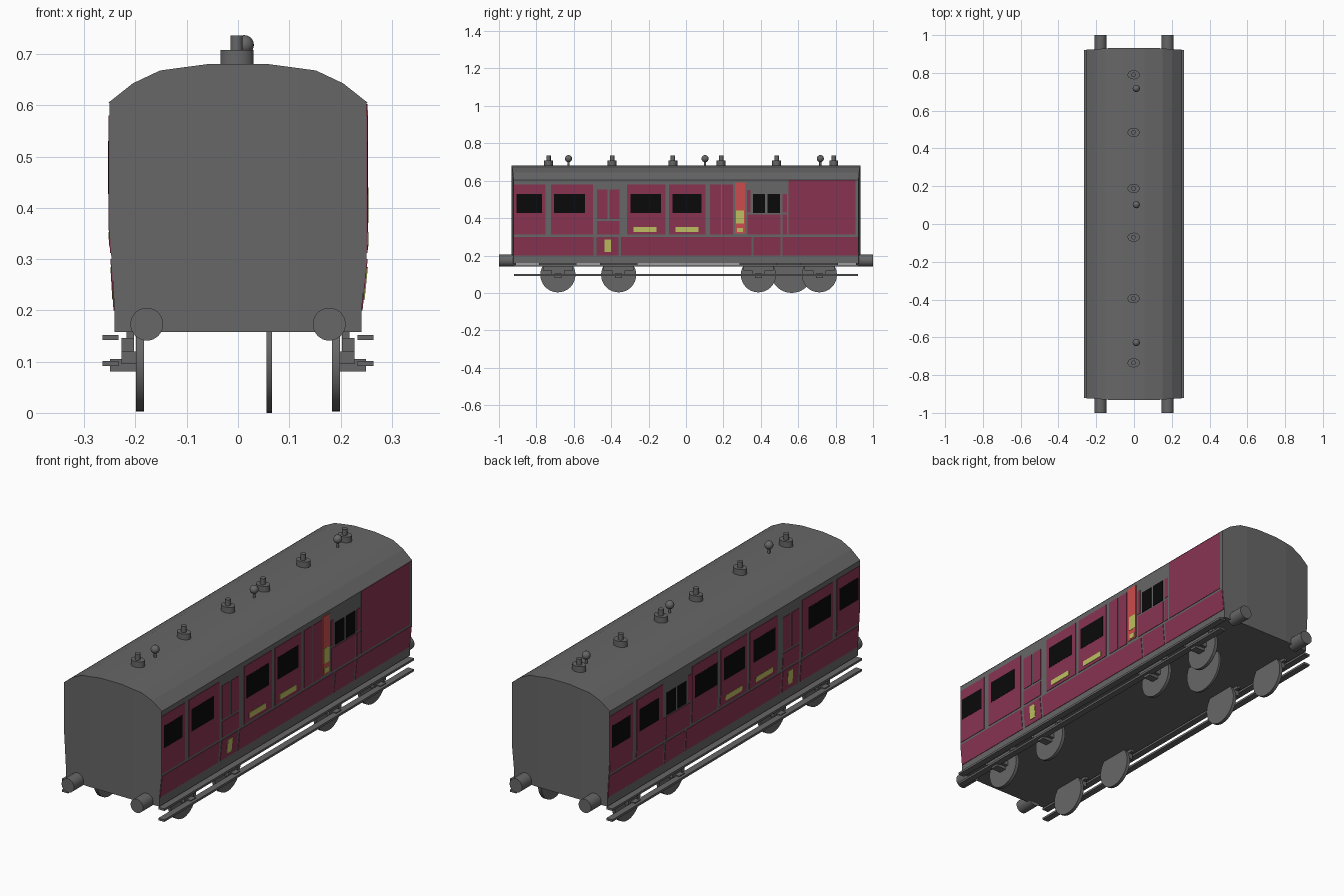
import bpy, bmesh, math
from mathutils import Matrix, Vector

if "Cube" in bpy.data.objects:
    bpy.data.objects.remove(bpy.data.objects["Cube"])


def material(name, rgb):
    m = bpy.data.materials.new(name)
    m.diffuse_color = (*rgb, 1)
    m.use_nodes = True
    m.node_tree.nodes["Principled BSDF"].inputs["Base Color"].default_value = m.diffuse_color
    return m


GREY = material("grey", (0.135, 0.135, 0.135))
MAROON = material("maroon", (0.25, 0.034, 0.083))
BLACK = material("window_black", (0.003, 0.003, 0.003))
YELLOW = material("yellow", (0.52, 0.52, 0.12))
RED = material("red", (0.60, 0.075, 0.075))


def finish(name, bm, mat, smooth=False):
    bmesh.ops.recalc_face_normals(bm, faces=bm.faces)
    me = bpy.data.meshes.new(name)
    bm.to_mesh(me)
    bm.free()
    me.materials.append(mat)
    ob = bpy.data.objects.new(name, me)
    bpy.context.collection.objects.link(ob)
    if smooth:
        bpy.context.view_layer.objects.active = ob
        ob.select_set(True)
        bpy.ops.object.shade_smooth_by_angle(angle=math.radians(35))
        ob.select_set(False)
    return ob


def add_box(bm, x0, x1, y0, y1, z0, z1):
    mat = Matrix.Translation(((x0 + x1) / 2, (y0 + y1) / 2, (z0 + z1) / 2))
    mat = mat @ Matrix.Diagonal((abs(x1 - x0), y1 - y0, z1 - z0, 1))
    bmesh.ops.create_cube(bm, size=1, matrix=mat)


def add_cyl(bm, centre, r, depth, axis="Z", squash=1, segs=32):
    rot = {"X": Matrix.Rotation(math.pi / 2, 4, "Y"),
           "Y": Matrix.Rotation(math.pi / 2, 4, "X"), "Z": Matrix()}[axis]
    mat = Matrix.Translation(centre) @ rot @ Matrix.Diagonal((1, squash, 1, 1))
    bmesh.ops.create_cone(bm, cap_ends=True, segments=segs, radius1=r,
                          radius2=r, depth=depth, matrix=mat)


# Body shell: cross-section run along y, with slightly bowed ends
HALF, FOOT = 0.251, 0.241
BREAK = {1: 0.30, -1: 0.37}
roof = [(0.253, 0.605), (0.205, 0.643), (0.152, 0.668), (0.055, 0.681)]
profile = [(FOOT, 0.158), (FOOT, 0.20), (HALF, BREAK[1]), (HALF, 0.605)] + roof
profile += [(-x, z) for x, z in reversed(roof)]
profile += [(-HALF, 0.605), (-HALF, BREAK[-1]), (-FOOT, 0.20), (-FOOT, 0.158)]
bm = bmesh.new()
face = bm.faces.new([bm.verts.new((x, -0.932, z)) for x, z in profile])
ext = bmesh.ops.extrude_face_region(bm, geom=[face])
for v in ext["geom"]:
    if isinstance(v, bmesh.types.BMVert):
        v.co.y = 0.932
for x in (-0.115, 0.115):
    bmesh.ops.bisect_plane(bm, geom=bm.verts[:] + bm.edges[:] + bm.faces[:],
                           plane_co=(x, 0, 0), plane_no=(1, 0, 0))
for v in bm.verts:
    v.co.y -= math.copysign(max(0, abs(v.co.x) - 0.115) * 0.07, v.co.y)
finish("coach_body", bm, GREY)


def side_x(side, z):
    t = min(1, max(0, (z - 0.20) / (BREAK[side] - 0.20)))
    return FOOT + (HALF - FOOT) * t


def plates(name, mat, side, rects, proud):
    """Thin plates following the body side; rects are y0, y1, z0, z1."""
    bm = bmesh.new()
    for y0, y1, z0, z1 in rects:
        zs = [z0] + ([BREAK[side]] if z0 < BREAK[side] < z1 else []) + [z1]
        outline = [(side_x(side, z) + proud, z) for z in zs]
        outline += [(side_x(side, z) - 0.002, z) for z in reversed(zs)]
        f = bm.faces.new([bm.verts.new((side * x, y0, z)) for x, z in outline])
        ext = bmesh.ops.extrude_face_region(bm, geom=[f])
        vs = [g for g in ext["geom"] if isinstance(g, bmesh.types.BMVert)]
        bmesh.ops.translate(bm, verts=vs, vec=(0, y1 - y0, 0))
    finish(name, bm, mat)


# Painted panels shared by both sides
LOW, MID, TOP = 0.20, 0.312, 0.58
tall = [(-0.92, -0.752), (-0.722, -0.497), (-0.315, -0.11), (-0.09, 0.105)]
low = [(-0.92, -0.495), (-0.478, -0.36), (-0.347, 0.35), (0.36, 0.505), (0.517, 0.92)]
common = [(a, b, MID, TOP) for a, b in tall] + [(a, b, LOW, 0.30) for a, b in low]
common += [(-0.475, -0.355, MID, 0.385), (-0.475, -0.42, 0.395, 0.553),
           (-0.41, -0.355, 0.395, 0.553), (0.328, 0.505, MID, 0.42),
           (0.515, 0.54, MID, 0.42), (0.325, 0.345, 0.43, 0.55)]
right = common + [(0.127, 0.186, MID, TOP), (0.193, 0.25, MID, TOP),
                  (0.548, 0.905, MID, 0.603), (0.515, 0.54, 0.43, 0.53)]
left = common + [(0.127, 0.315, MID, TOP), (0.53, 0.722, MID, TOP),
                 (0.752, 0.92, MID, TOP)]
plates("right_panels", MAROON, 1, right, 0.002)
plates("left_panels", MAROON, -1, left, 0.002)

# Windows
glass = [(-0.907, -0.77), (-0.705, -0.54), (-0.297, -0.135), (-0.072, 0.082),
         (0.358, 0.422), (0.436, 0.502)]
left_glass = glass + [(0.13, 0.295), (0.56, 0.705), (0.77, 0.907)]
plates("right_windows", BLACK, 1, [(a, b, 0.427, 0.53) for a, b in glass], 0.003)
plates("left_windows", BLACK, -1, [(a, b, 0.427, 0.53) for a, b in left_glass], 0.003)

# Yellow plaques and the red door
plaques = [(-0.28, -0.157, 0.327, 0.353), (-0.055, 0.068, 0.327, 0.353),
           (-0.435, -0.40, 0.22, 0.285)]
plates("left_plaques", YELLOW, -1, plaques, 0.003)
plates("right_plaques", YELLOW, 1, plaques + [(0.268, 0.31, 0.37, 0.44),
                                              (0.272, 0.305, 0.325, 0.348)], 0.004)
plates("red_door", RED, 1, [(0.262, 0.315, 0.318, 0.59)], 0.003)

# Roof ventilators
bm = bmesh.new()
for y in (-0.735, -0.395, -0.07, 0.188, 0.485, 0.79):
    add_cyl(bm, (-0.002, y, 0.691), 0.032, 0.034, squash=0.75)
    add_cyl(bm, (-0.003, y, 0.72), 0.012, 0.032, segs=20)
finish("roof_vents", bm, GREY, True)

# Roof ball lamps on short stems
bm = bmesh.new()
for y in (-0.628, 0.102, 0.718):
    add_cyl(bm, (0.012, y, 0.69), 0.006, 0.03, segs=12)
    bmesh.ops.create_uvsphere(bm, u_segments=20, v_segments=12, radius=0.019,
                              matrix=Matrix.Translation((0.012, y, 0.718)))
finish("roof_lamps", bm, GREY, True)

# Buffers at both ends
bm = bmesh.new()
for x in (-0.178, 0.178):
    for y in (-0.955, 0.955):
        add_cyl(bm, (x, y, 0.173), 0.032, 0.09, "Y")
finish("buffers", bm, GREY, True)

# Wheels, axle boxes and springs
wheels, boxes = bmesh.new(), bmesh.new()
for s in (-1, 1):
    for y in (-0.685, -0.36, 0.387, 0.713):
        add_cyl(wheels, (s * 0.191, y, 0.097), 0.094, 0.016, "X")
        add_box(boxes, s * 0.203, s * 0.218, y - 0.10, y + 0.10, 0.145, 0.16)
        add_box(boxes, s * 0.203, s * 0.227, y - 0.08, y + 0.08, 0.12, 0.146)
        add_box(boxes, s * 0.198, s * 0.227, y - 0.035, y + 0.035, 0.095, 0.12)
        add_box(boxes, s * 0.198, s * 0.25, y - 0.019, y + 0.019, 0.081, 0.105)
finish("wheels", wheels, GREY, True)
finish("axle_boxes", boxes, GREY)

# Single large disc under the floor
bm = bmesh.new()
add_cyl(bm, (0.061, 0.565, 0.113), 0.113, 0.011, "X")
finish("underfloor_disc", bm, GREY, True)

# Long footboards along each side
bm = bmesh.new()
for s in (-1, 1):
    add_box(bm, s * 0.233, s * 0.264, -0.92, 0.92, 0.142, 0.152)
    add_box(bm, s * 0.233, s * 0.264, -0.92, 0.92, 0.091, 0.101)
finish("footboards", bm, GREY)
